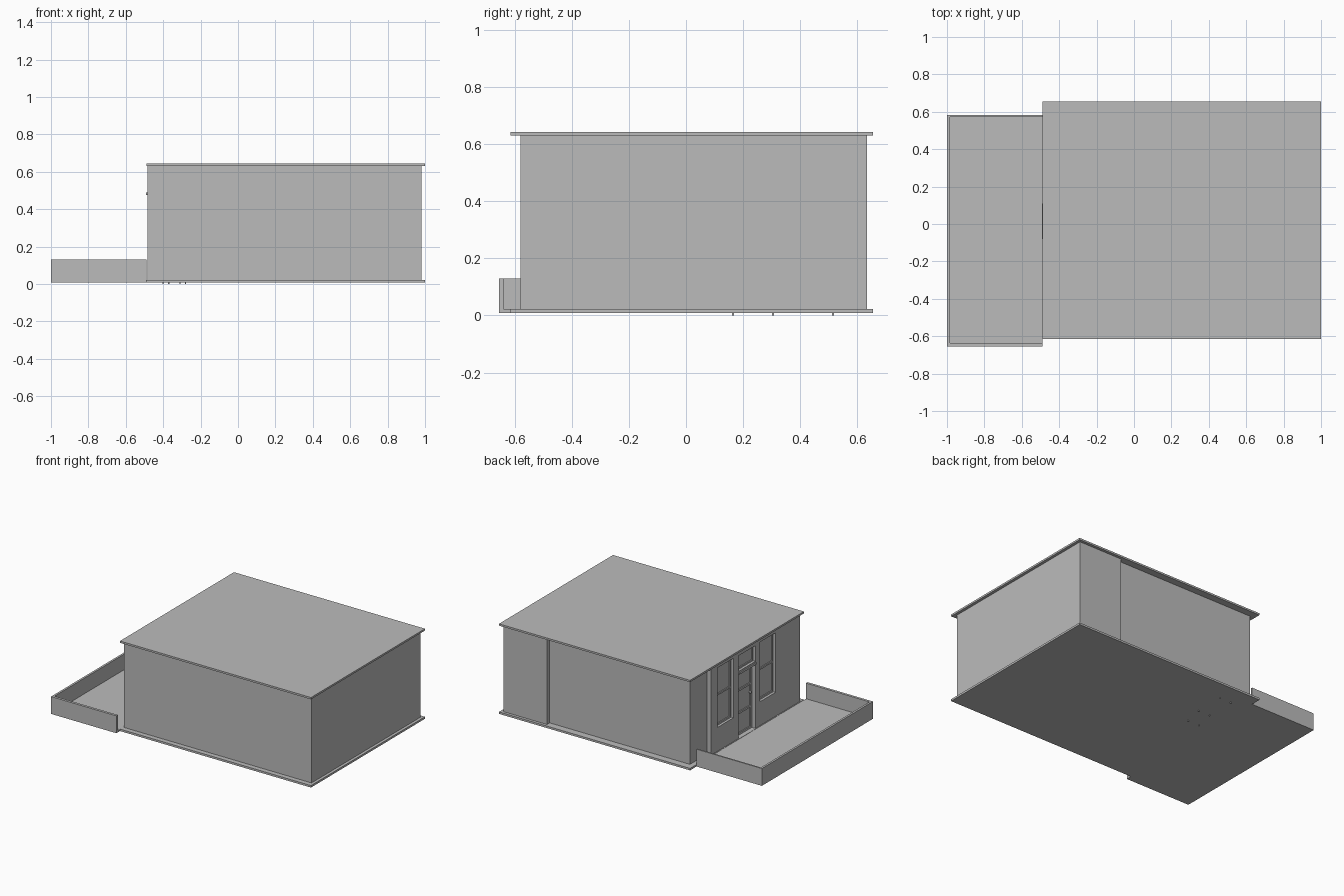
import bpy
import bmesh
from mathutils import Matrix, Vector

cube = bpy.data.objects.get("Cube")
if cube:
    bpy.data.objects.remove(cube, do_unlink=True)

grey = bpy.data.materials.new("plain_grey")
grey.use_nodes = True
grey.diffuse_color = (0.5, 0.5, 0.5, 1)
grey.node_tree.nodes["Principled BSDF"].inputs["Base Color"].default_value = (0.5, 0.5, 0.5, 1)


def finish(name, bm):
    """Turn a bmesh into a named grey object."""
    bmesh.ops.recalc_face_normals(bm, faces=bm.faces)
    mesh = bpy.data.meshes.new(name)
    bm.to_mesh(mesh)
    bm.free()
    mesh.materials.append(grey)
    obj = bpy.data.objects.new(name, mesh)
    bpy.context.scene.collection.objects.link(obj)
    return obj


def box(name, x, y, z):
    """Box from three (low, high) ranges."""
    bm = bmesh.new()
    size = Vector((x[1] - x[0], y[1] - y[0], z[1] - z[0]))
    mid = Vector((sum(x) / 2, sum(y) / 2, sum(z) / 2))
    bmesh.ops.create_cube(bm, size=1, matrix=Matrix.Translation(mid) @ Matrix.Diagonal(size.to_4d()))
    return finish(name, bm)


def prism(name, outline, low, high):
    """Extrude a floor outline upwards."""
    bm = bmesh.new()
    face = bm.faces.new([bm.verts.new((px, py, low)) for px, py in outline])
    top = bmesh.ops.extrude_face_region(bm, geom=[face])
    verts = [v for v in top["geom"] if isinstance(v, bmesh.types.BMVert)]
    bmesh.ops.translate(bm, verts=verts, vec=(0, 0, high - low))
    return finish(name, bm)


def cut(target, cutter):
    """Subtract a cutter, bake the result and discard the cutter."""
    mod = target.modifiers.new("opening", "BOOLEAN")
    mod.operation, mod.solver, mod.object = "DIFFERENCE", "EXACT", cutter
    baked = bpy.data.meshes.new_from_object(
        target.evaluated_get(bpy.context.evaluated_depsgraph_get()))
    target.modifiers.clear()
    target.data = baked
    bpy.data.objects.remove(cutter, do_unlink=True)


FRONT = -0.485          # outer plane of the wall with the door
GROUND, FLOOR, EAVES, TOP = 0.008, 0.022, 0.63, 0.643

# Base, roof and stepped walls
box("base_slab", (-0.49, 1), (-0.615, 0.655), (GROUND, FLOOR))
box("roof_slab", (-0.49, 1), (-0.615, 0.655), (EAVES, TOP))
walls = prism("walls", [(FRONT, -0.58), (0.98, -0.58), (0.98, 0.635), (0.64, 0.635),
                        (0.64, 0.605), (-0.455, 0.605), (-0.455, 0.416), (FRONT, 0.416)],
              FLOOR, EAVES)

# Terrace with low parapets
box("terrace_floor", (-1, -0.49), (-0.655, 0.583), (GROUND, FLOOR - 0.002))
parapet = (GROUND, 0.13)
box("terrace_outer_parapet", (-1, -0.985), (-0.655, 0.583), parapet)
box("terrace_front_parapet", (-0.985, -0.49), (-0.655, -0.637), parapet)
box("terrace_back_parapet", (-0.985, -0.49), (0.573, 0.583), parapet)


def opening(name, y, z, depth, rim, bars=()):
    """Recess in the door wall with a rim and cross bars on its back."""
    back = FRONT + depth
    cut(walls, box(name + "_cutter", (FRONT - 0.05, back), y, z))
    face = (back - 0.007, back + 0.005)
    for side, a in (("right", y[0]), ("left", y[1] - rim)):
        box(f"{name}_{side}_stile", face, (a, a + rim), z)
    inner = (y[0] + rim, y[1] - rim)
    for i, a in enumerate((z[0], z[1] - rim, *bars)):
        box(f"{name}_rail_{i + 1}", face, inner, (a, a + rim))


# Windows, door and the light above the door
for name, y in (("back_window", (0.165, 0.34)), ("front_window", (-0.305, -0.13))):
    opening(name, y, (0.19, 0.61), 0.025, 0.012, bars=(0.4,))
opening("door", (-0.08, 0.11), (FLOOR, 0.475), 0.035, 0.014, bars=(0.17, 0.33))
opening("door_light", (-0.08, 0.11), (0.495, 0.605), 0.025, 0.01)
box("door_lintel", (-0.493, FRONT + 0.02), (-0.08, 0.11), (0.475, 0.49))

# Door knob
bm = bmesh.new()
bmesh.ops.create_uvsphere(bm, u_segments=12, v_segments=8, radius=0.008,
                          matrix=Matrix.Translation((FRONT + 0.022, -0.055, 0.28)))
finish("door_knob", bm)

# Small feet under the base
for i, (x, y) in enumerate([(-0.4, 0.165), (-0.31, 0.165), (-0.28, 0.305),
                            (-0.37, 0.305), (-0.28, 0.515), (-0.37, 0.515)]):
    box(f"foot_{i + 1}", (x - 0.003, x + 0.003), (y - 0.003, y + 0.003), (0, GROUND + 0.002))
